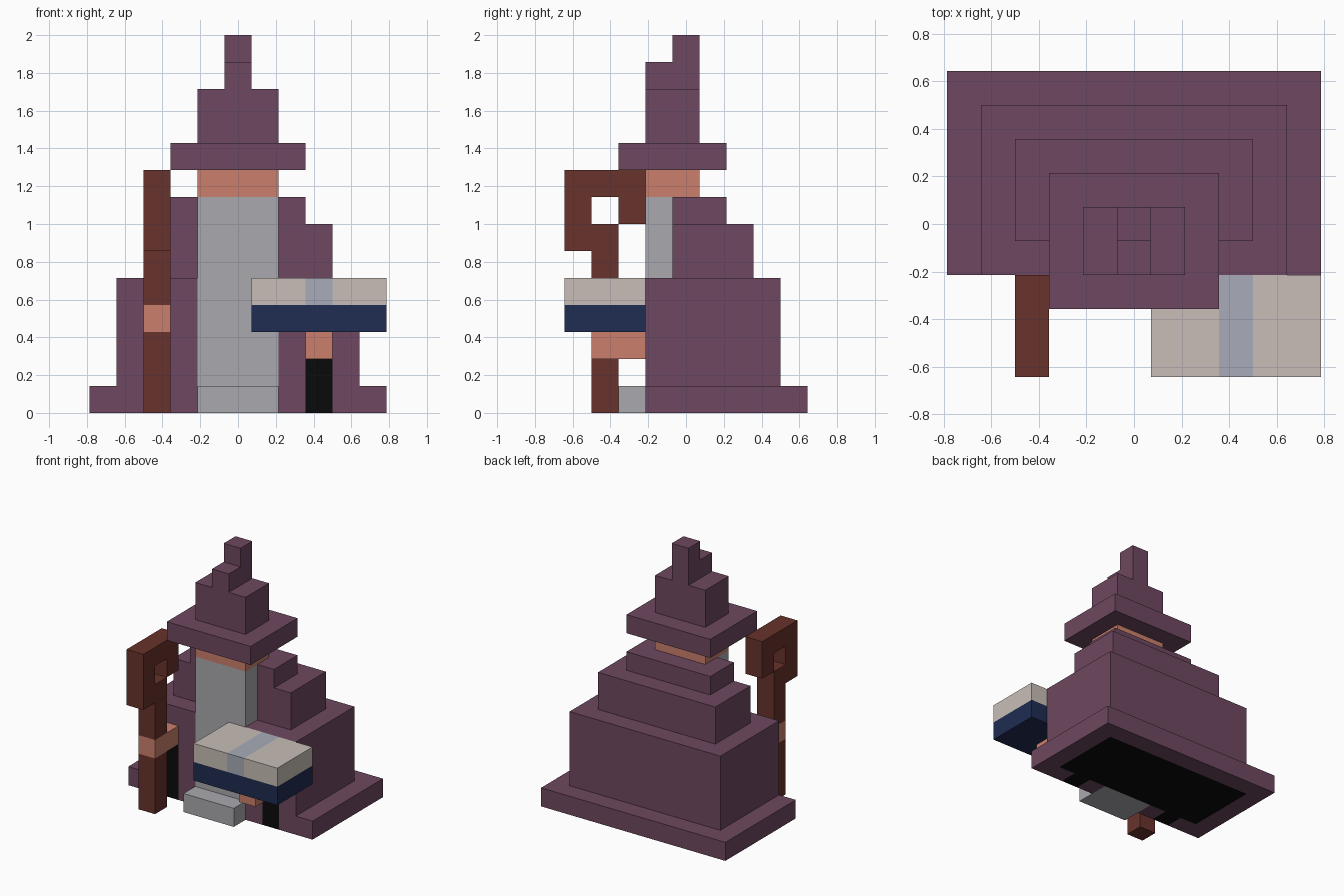
import bpy, bmesh, math
from mathutils import Vector

if "Cube" in bpy.data.objects:
    bpy.data.objects.remove(bpy.data.objects["Cube"])

U = 1 / 7          # size of one block
COLOURS = {
    "plum cloth": (0.156, 0.064, 0.117),
    "skin": (0.597, 0.216, 0.150),
    "grey hair": (0.402, 0.402, 0.429),
    "brown wood": (0.138, 0.032, 0.025),
    "cream paper": (0.578, 0.515, 0.474),
    "blue grey paper": (0.392, 0.413, 0.479),
    "navy cover": (0.014, 0.025, 0.084),
    "black": (0.003, 0.003, 0.003),
}
mats = {}
for name, rgb in COLOURS.items():
    mats[name] = bpy.data.materials.new(name)
    mats[name].diffuse_color = (*rgb, 1)

# Each part: name, colour, boxes of blocks (x0, x1, y0, y1, z0, z1), inclusive.
# A later part replaces the blocks of an earlier one.
PARTS = [
    ("robe", "plum cloth", [
        (-5, 5, -1, 4, 0, 0),      # hem
        (-4, 4, -1, 3, 1, 4),      # skirt
        (-3, 3, 0, 2, 5, 6),       # chest
        (-2, 2, 0, 1, 7, 7)]),     # shoulders
    ("robe_lining", "black", [
        (-4, 4, 0, 3, 0, 0),       # dark underside
        (-3, -3, -1, -1, 0, 2),    # opening below each hand
        (3, 3, -1, -1, 0, 1)]),
    ("beard", "grey hair", [
        (-1, 1, -1, -1, 0, 7),
        (-1, 1, -2, -2, 0, 0)]),
    ("head", "skin", [(-1, 1, -1, 0, 8, 8)]),
    ("hat", "plum cloth", [
        (-2, 2, -2, 1, 9, 9),      # brim
        (-1, 1, -1, 0, 10, 11),
        (0, 0, -1, 0, 12, 12),
        (0, 0, 0, 0, 13, 13)]),
    ("staff", "brown wood", [
        (-3, -3, -3, -3, 0, 6),    # shaft
        (-3, -3, -4, -4, 6, 8),    # crook
        (-3, -3, -4, -2, 8, 8),
        (-3, -3, -2, -2, 7, 7)]),
    ("staff_hand", "skin", [(-3, -3, -3, -2, 3, 3)]),
    ("book_hand", "skin", [(3, 3, -3, -2, 2, 2)]),
    ("book_cover", "navy cover", [(1, 5, -4, -2, 3, 3)]),
    ("book_pages", "cream paper", [(1, 5, -4, -2, 4, 4)]),
    ("book_fold", "blue grey paper", [(3, 3, -4, -2, 4, 4)]),
]

# Fill the block grid
owner = {}
for name, colour, boxes in PARTS:
    for x0, x1, y0, y1, z0, z1 in boxes:
        for x in range(x0, x1 + 1):
            for y in range(y0, y1 + 1):
                for z in range(z0, z1 + 1):
                    owner[x, y, z] = name


def build(name, colour):
    """Skin the outer faces of one part and merge flat areas."""
    bm = bmesh.new()
    for cell in [c for c, n in owner.items() if n == name]:
        centre = Vector(cell) + Vector((0, 0, 0.5))
        for axis in range(3):
            for sign in (-1, 1):
                n = Vector((0, 0, 0))
                n[axis] = sign
                if tuple(int(a + b) for a, b in zip(cell, n)) in owner:
                    continue
                a = Vector((0, 0, 0))
                a[(axis + 1) % 3] = 1
                b = n.cross(a)
                bm.faces.new([bm.verts.new((centre + (n + a * s + b * t) / 2) * U)
                              for s, t in ((-1, -1), (1, -1), (1, 1), (-1, 1))])
    bmesh.ops.remove_doubles(bm, verts=bm.verts, dist=0.001)
    bmesh.ops.dissolve_limit(bm, angle_limit=math.radians(1),
                             verts=bm.verts, edges=bm.edges)
    mesh = bpy.data.meshes.new(name)
    bm.to_mesh(mesh)
    bm.free()
    mesh.materials.append(mats[colour])
    bpy.context.collection.objects.link(bpy.data.objects.new(name, mesh))


for name, colour, _ in PARTS:
    build(name, colour)

for m in bpy.data.materials:
    if m.users and not m.is_grease_pencil:
        m.use_nodes = True
        m.node_tree.nodes["Principled BSDF"].inputs["Base Color"].default_value = m.diffuse_color
